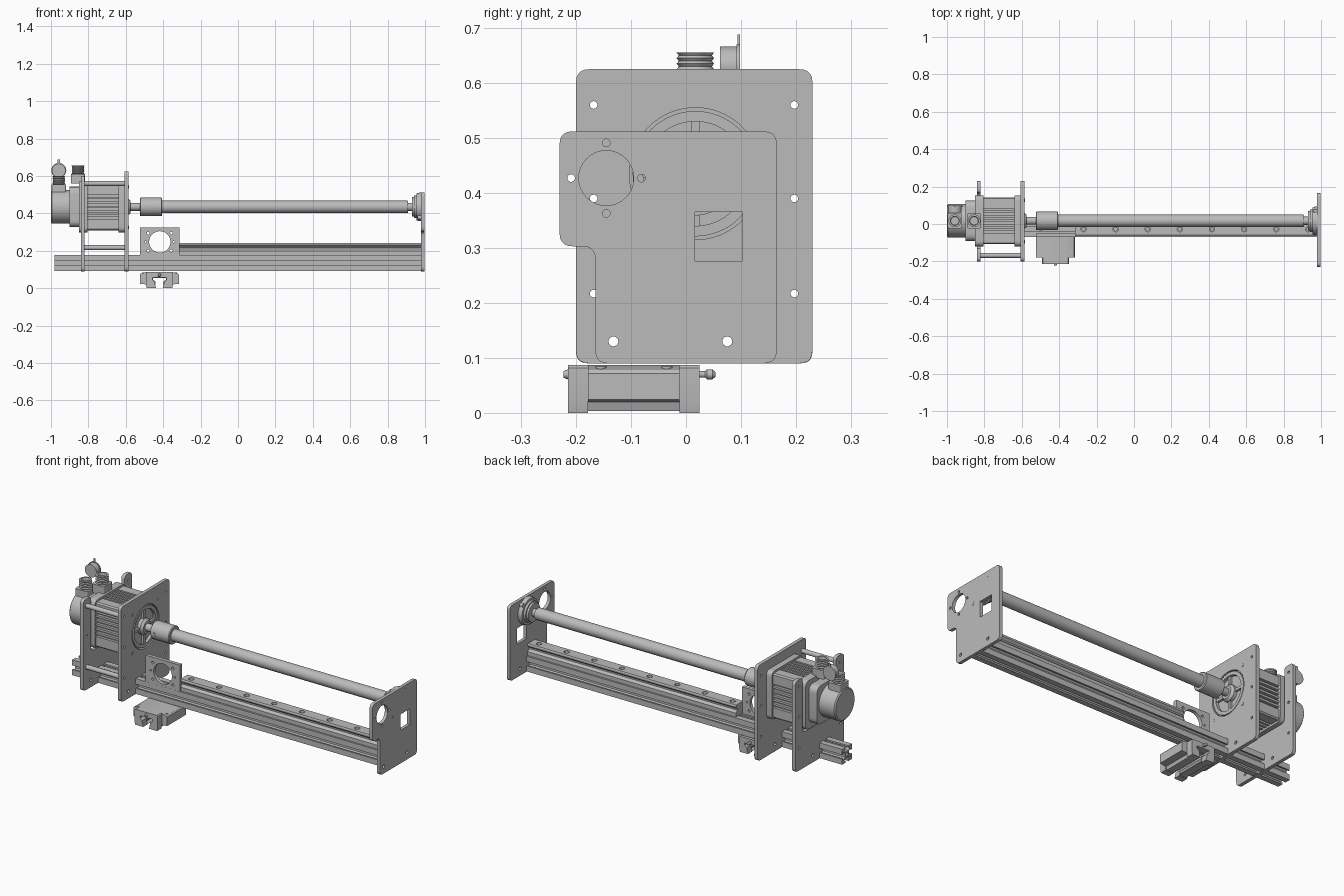
import bpy, bmesh, math
from mathutils import Matrix

if "Cube" in bpy.data.objects:
    bpy.data.objects.remove(bpy.data.objects["Cube"], do_unlink=True)

grey = bpy.data.materials.new("machined grey")
grey.use_nodes = True
grey.diffuse_color = (0.5, 0.5, 0.5, 1)
grey.node_tree.nodes["Principled BSDF"].inputs["Base Color"].default_value = (0.5, 0.5, 0.5, 1)

# Local frames: profile plane is (y,z), (x,z) or (x,y), local z runs along the axis
FRAMES = {"x": Matrix(((0, 0, 1), (1, 0, 0), (0, 1, 0))),
          "y": Matrix(((1, 0, 0), (0, 0, -1), (0, 1, 0))),
          "z": Matrix.Identity(3)}
SIGN = {"x": 1, "y": -1, "z": 1}
parts = []


def finish(name, bm, axis):
    bm.transform(FRAMES[axis].to_4x4())
    bmesh.ops.remove_doubles(bm, verts=bm.verts, dist=1e-5)
    bmesh.ops.recalc_face_normals(bm, faces=bm.faces)
    me = bpy.data.meshes.new(name)
    bm.to_mesh(me)
    bm.free()
    me.materials.append(grey)
    ob = bpy.data.objects.new(name, me)
    bpy.context.scene.collection.objects.link(ob)
    parts.append(ob)
    return ob


def prism(name, axis, a, b, *loops):
    """Extrude an outline with holes from a to b along an axis."""
    cu = bpy.data.curves.new(name, "CURVE")
    cu.dimensions, cu.fill_mode, cu.extrude = "2D", "BOTH", (b - a) / 2
    for loop in loops:
        sp = cu.splines.new("POLY")
        sp.points.add(len(loop) - 1)
        for p, (u, v) in zip(sp.points, loop):
            p.co = (u, v, 0, 1)
        sp.use_cyclic_u = True
    tmp = bpy.data.objects.new(name, cu)
    bpy.context.scene.collection.objects.link(tmp)
    me = bpy.data.meshes.new_from_object(tmp.evaluated_get(bpy.context.evaluated_depsgraph_get()))
    bm = bmesh.new()
    bm.from_mesh(me)
    bpy.data.objects.remove(tmp)
    bpy.data.curves.remove(cu)
    bpy.data.meshes.remove(me)
    bm.transform(Matrix.Translation((0, 0, SIGN[axis] * (a + b) / 2)))
    return finish(name, bm, axis)


def lathe(name, axis, center, steps, n=40):
    """Stack of (position, radius) rings along an axis."""
    bm = bmesh.new()
    rings = [[bm.verts.new((u, v, SIGN[axis] * t)) for u, v in circle(*center, r, n)] for t, r in steps]
    for p, q in zip(rings, rings[1:]):
        for i in range(n):
            bm.faces.new((p[i], p[(i + 1) % n], q[(i + 1) % n], q[i]))
    bm.faces.new(rings[0])
    bm.faces.new(rings[-1])
    return finish(name, bm, axis)


def circle(u, v, r, n=32):
    return [(u + r * math.cos(math.tau * i / n), v + r * math.sin(math.tau * i / n)) for i in range(n)]


def rounded(pts, r, n=5):
    out = []
    for i, (u, v) in enumerate(pts):
        ends = []
        for pu, pv in (pts[i - 1], pts[(i + 1) % len(pts)]):
            d = math.hypot(pu - u, pv - v)
            ends.append((u + (pu - u) * r / d, v + (pv - v) * r / d))
        for k in range(n + 1):
            t = k / n
            w = ((1 - t) ** 2, 2 * t * (1 - t), t * t)
            out.append(tuple(w[0] * ends[0][j] + w[1] * (u, v)[j] + w[2] * ends[1][j] for j in (0, 1)))
    return out


def rect(u0, v0, u1, v1, r=0):
    pts = [(u0, v0), (u1, v0), (u1, v1), (u0, v1)]
    return rounded(pts, r) if r else pts


def mirrored(half, cu, cv):
    """Outline from its right half, listed bottom to top."""
    return [(cu + u, cv + v) for u, v in half] + [(cu - u, cv + v) for u, v in reversed(half)]


def four_sided(side, cu, cv):
    out = []
    for k in range(4):
        c, s = round(math.cos(k * math.pi / 2)), round(math.sin(k * math.pi / 2))
        out += [(cu + u * c - v * s, cv + u * s + v * c) for u, v in side]
    return out


AXIS = (0.017, 0.435)      # spindle centre (y, z)
RAIL_Y = -0.0275

# End plate with stepped outline, motor bore and window
end_outline = rounded([(-0.165, 0.09), (0.165, 0.09), (0.165, 0.512), (-0.23, 0.512),
                       (-0.23, 0.303), (-0.165, 0.303)], 0.024)
feet = [circle(y, 0.13, 0.009, 16) for y in (-0.132, 0.075)]
small = [circle(-0.145 + 0.064 * math.cos(a), 0.427 + 0.064 * math.sin(a), 0.007, 16)
         for a in (0, math.pi / 2, math.pi, 3 * math.pi / 2)]
prism("end_plate", "x", 0.978, 0.996, end_outline, circle(-0.145, 0.427, 0.05),
      rect(0.016, 0.276, 0.103, 0.365), *feet, *small)
for y, z in ((0.068, 0.485), (-0.04, 0.378)):
    lathe("end_plate_screw", "x", (y, z), [(0.96, 0.011), (0.997, 0.011)], 20)

# Motor plates: solid front plate and open-topped rear plate
edge_holes = [circle(y, z, 0.007, 16) for y in (-0.168, 0.197) for z in (0.56, 0.39, 0.217)]
prism("front_motor_plate", "x", -0.606, -0.586, rect(-0.2, 0.09, 0.23, 0.625, 0.024),
      circle(*AXIS, 0.12, 64), *feet, *edge_holes)
fork = rounded([(-0.2, 0.09), (0.23, 0.09), (0.23, 0.6), (0.165, 0.6), (0.165, 0.29),
                (-0.131, 0.29), (-0.131, 0.6), (-0.2, 0.6)], 0.022)
prism("rear_motor_plate", "x", -0.84, -0.82, fork, *feet, *edge_holes)
for z in (0.56, 0.217):
    prism("plate_spacer", "x", -0.82, -0.606, circle(-0.168, z, 0.013, 20), circle(-0.168, z, 0.007, 20))
for y in (-0.094, 0.126):
    for z in (0.327, 0.543):
        lathe("motor_bolt", "x", (y, z), [(-0.63, 0.009), (-0.584, 0.009)], 16)

# Spoked face inside the front plate
prism("face_ring", "x", -0.604, -0.588, circle(*AXIS, 0.114, 64), circle(*AXIS, 0.095, 64))
lathe("face_hub", "x", AXIS, [(-0.606, 0.045), (-0.588, 0.045), (-0.575, 0.034)])
cy, cz = AXIS
prism("face_spoke_upright", "x", -0.604, -0.592, rect(cy - 0.008, cz - 0.1, cy + 0.008, cz + 0.1))
prism("face_spoke_level", "x", -0.604, -0.592, rect(cy - 0.1, cz - 0.008, cy + 0.1, cz + 0.008))

# Motor with lengthwise cooling fins
fins = [(0.118, 0.125), (0.075, 0.125)]
for k in range(6):
    u = 0.066 - k * 0.024
    fins += [(u, 0.125), (u, 0.11), (u - 0.012, 0.11), (u - 0.012, 0.125)]
fins += [(-0.075, 0.125), (-0.118, 0.125)]
prism("motor_body", "x", -0.81, -0.63, four_sided(fins, *AXIS))


def square(h, r):
    return rect(cy - h, cz - h, cy + h, cz + h, r)


prism("motor_front_flange", "x", -0.64, -0.606, square(0.136, 0.03))
prism("motor_rear_flange", "x", -0.85, -0.805, square(0.136, 0.03))
prism("motor_rear_cover", "x", -0.9, -0.85, square(0.108, 0.04))
lathe("encoder_cover", "x", AXIS, [(-1, 0.083), (-0.994, 0.09), (-0.9, 0.09), (-0.89, 0.098), (-0.88, 0.098)], 48)
for x, base, top in ((-0.855, 0.56, 0.655), (-0.958, 0.5, 0.6)):
    prism("connector_base", "z", base, top - 0.045, rect(x - 0.038, cy - 0.04, x + 0.038, cy + 0.04, 0.01))
    thread = [(top - 0.045 + i * 0.005, 0.034 if i % 2 else 0.03) for i in range(10)]
    lathe("threaded_connector", "z", (x, cy), thread + [(top, 0.024), (top - 0.015, 0.022)], 32)

# Hanging connector cap
lathe("connector_cap", "y", (-0.958, 0.63), [(0.062, 0.036), (0.092, 0.036), (0.092, 0.04), (0.098, 0.04)])
prism("cap_tab", "y", 0.094, 0.098, rect(-0.964, 0.66, -0.952, 0.688))

# Spindle, coupling and end bearing
lathe("motor_shaft", "x", AXIS, [(-0.6, 0.021), (-0.52, 0.021)])
lathe("shaft_coupling", "x", AXIS, [(-0.525, 0.046), (-0.521, 0.05), (-0.41, 0.05), (-0.406, 0.046)])
lathe("coupling_screw", "y", (-0.5, cz), [(-0.036, 0.009), (-0.03, 0.009)], 16)
lathe("spindle_tube", "x", AXIS, [(-0.42, 0.033), (0.905, 0.033), (0.91, 0.03)])
lathe("end_bearing", "x", AXIS, [(0.905, 0.022), (0.93, 0.022), (0.93, 0.052), (0.942, 0.052), (0.942, 0.06),
                                 (0.955, 0.06), (0.955, 0.072), (0.968, 0.076), (0.978, 0.076)], 48)

# Slotted beam and guide rail
slot = [(0.043, 0.043), (0.012, 0.043), (0.012, 0.034), (0.022, 0.034), (0.022, 0.027), (0.012, 0.017),
        (-0.012, 0.017), (-0.022, 0.027), (-0.022, 0.034), (-0.012, 0.034), (-0.012, 0.043)]
prism("slotted_beam", "x", -0.98, 0.978, four_sided(slot, RAIL_Y, 0.134), circle(RAIL_Y, 0.134, 0.009, 16))
rail_half = [(0.034, 0), (0.034, 0.022), (0.022, 0.034), (0.022, 0.042), (0.034, 0.053), (0.034, 0.061), (0.031, 0.066)]
rail = prism("guide_rail", "x", -0.315, 0.978, mirrored(rail_half, RAIL_Y, 0.177))
for i in range(8):
    bore = lathe("rail_bore", "z", (-0.27 + 0.1717 * i, RAIL_Y),
                 [(0.17, 0.009), (0.22, 0.009), (0.22, 0.0145), (0.26, 0.0145)], 20)
    parts.remove(bore)
    cut = rail.modifiers.new("bore", "BOOLEAN")
    cut.operation, cut.solver, cut.object = "DIFFERENCE", "EXACT", bore
    bpy.context.view_layer.objects.active = rail
    bpy.ops.object.modifier_apply(modifier=cut.name)
    bpy.data.objects.remove(bore)

# Upright bracket with motor bore
bx, bz = -0.418, 0.248
corners = [circle(bx + sx * 0.062, bz + sz, 0.007, 16) for sx in (-1, 1) for sz in (-0.047, 0.047)]
sides = [circle(bx + s * 0.075, bz, 0.005, 16) for s in (-1, 1)]
prism("motor_bracket", "y", -0.07, -0.05, rect(-0.525, 0.177, -0.312, 0.325),
      circle(bx, bz, 0.057, 48), *corners, *sides)

# Cross carriage under the beam
throat = [(0.045, 0.052), (0.034, 0.06), (0, 0.06)]
jaw = [(0.016, 0.003), (0.06, 0.003), (0.066, 0.02), (0.105, 0.024), (0.105, 0.072), (0.1, 0.078), (0.068, 0.087)]
grip = [(0.034, 0.055), (0.034, 0.045), (0.02, 0.034), (0.02, 0.024), (0.028, 0.014)]
outline = jaw + [(-u, v) for u, v in reversed(jaw)] + [(-u, v) for u, v in reversed(grip)] + grip
carriage = [(-0.42 + u, v) for u, v in outline]
prism("carriage_body", "y", -0.178, -0.012, carriage)
cap = [(0.018, 0), (0.068, 0), (0.072, 0.02), (0.072, 0.082), (0.066, 0.087)]
cap_grip = [(0.038, 0.058), (0.038, 0.045), (0.024, 0.034), (0.024, 0.024)]
cap_outline = cap + [(-u, v) for u, v in reversed(cap)] + [(-u, v) for u, v in reversed(cap_grip)] + cap_grip
for y in (-0.215, -0.012):
    prism("carriage_end_cap", "y", y, y + 0.037, [(-0.42 + u, v) for u, v in cap_outline])
lathe("grease_nipple", "y", (-0.42, 0.07), [(0.02, 0.006), (0.035, 0.006), (0.038, 0.009), (0.048, 0.009), (0.054, 0.004)], 16)
lathe("end_plug", "y", (-0.42, 0.07), [(-0.223, 0.006), (-0.215, 0.009), (-0.21, 0.009)], 16)
for x in (-0.503, -0.337):
    for y in (-0.155, -0.035):
        lathe("carriage_bolt", "z", (x, y), [(0.07, 0.01), (0.084, 0.01)], 16)

# Soft shading on round parts, crisp edges elsewhere
bpy.ops.object.select_all(action="DESELECT")
for ob in parts:
    ob.select_set(True)
bpy.context.view_layer.objects.active = parts[0]
bpy.ops.object.shade_smooth_by_angle(angle=math.radians(30))
